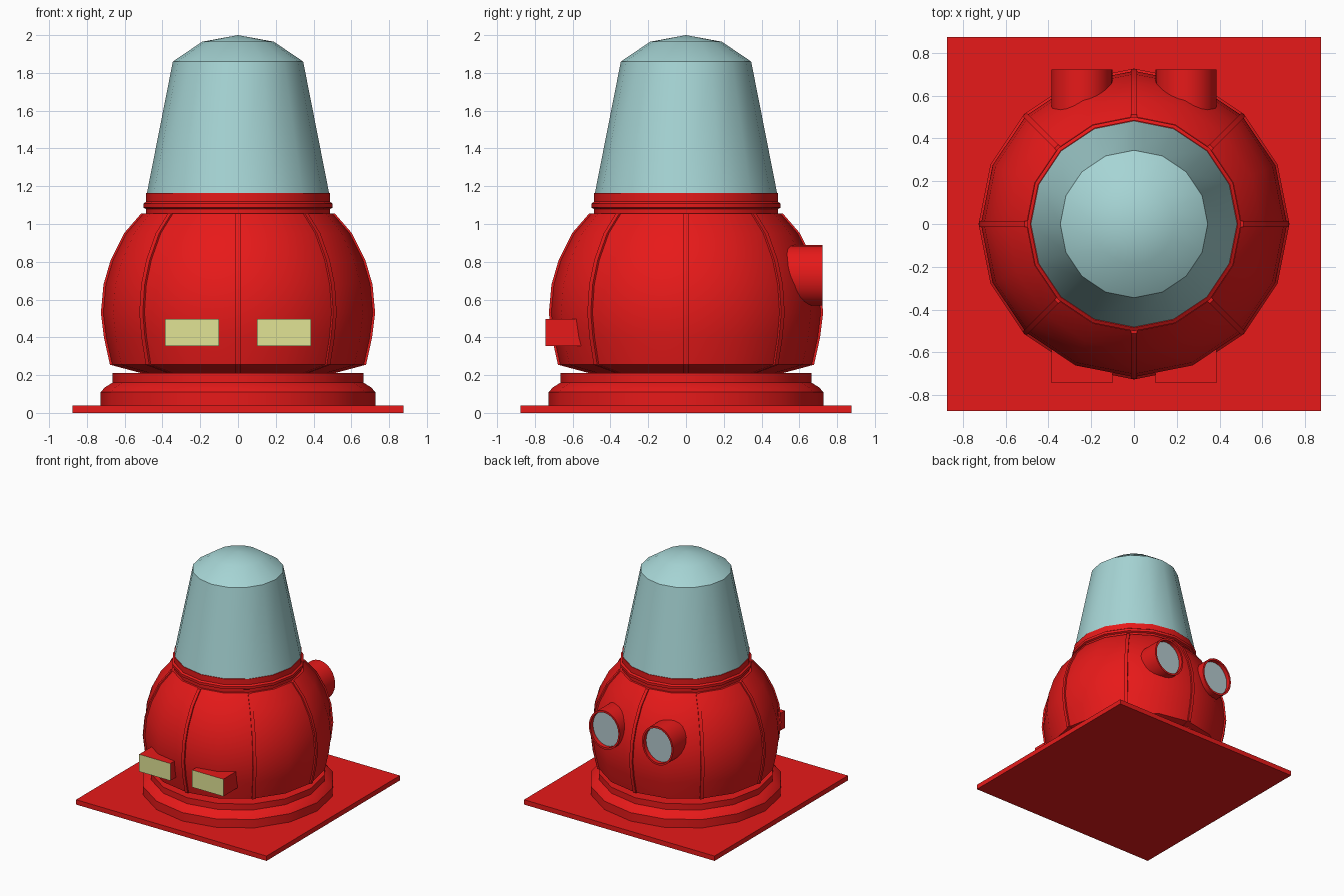
import bpy, bmesh
from math import radians, pi, cos, sin
from mathutils import Matrix, Vector

if "Cube" in bpy.data.objects:
    bpy.data.objects.remove(bpy.data.objects["Cube"])


def material(name, rgb):
    m = bpy.data.materials.new(name)
    m.diffuse_color = (*rgb, 1)
    m.use_nodes = True
    m.node_tree.nodes["Principled BSDF"].inputs["Base Color"].default_value = m.diffuse_color
    return m


RED = material("red_paint", (0.80, 0.01, 0.01))
GLASS = material("pale_glass", (0.38, 0.66, 0.66))
YELLOW = material("lamp_yellow", (0.75, 0.77, 0.30))
PALE = material("pale_disc", (0.45, 0.58, 0.61))


def finish(name, bm, mats, smooth=True):
    bmesh.ops.recalc_face_normals(bm, faces=bm.faces)
    me = bpy.data.meshes.new(name)
    bm.to_mesh(me)
    bm.free()
    ob = bpy.data.objects.new(name, me)
    bpy.context.collection.objects.link(ob)
    for m in mats:
        me.materials.append(m)
    if smooth:
        bpy.ops.object.select_all(action='DESELECT')
        ob.select_set(True)
        bpy.context.view_layer.objects.active = ob
        bpy.ops.object.shade_smooth_by_angle(angle=radians(32))
    return ob


def lathe(name, profile, mat, sides=16):
    """Revolve (radius, z) points around z; radius 0 closes the end."""
    bm = bmesh.new()
    verts = [bm.verts.new((r, 0, z)) for r, z in profile]
    edges = [bm.edges.new(p) for p in zip(verts, verts[1:])]
    bmesh.ops.spin(bm, geom=verts + edges, cent=(0, 0, 0), axis=(0, 0, 1),
                   angle=2 * pi, steps=sides, use_duplicate=False)
    bmesh.ops.remove_doubles(bm, verts=bm.verts, dist=1e-4)
    return finish(name, bm, [mat])


def box(name, lo, hi, mats):
    lo, hi = Vector(lo), Vector(hi)
    bm = bmesh.new()
    bmesh.ops.create_cube(bm, size=1, matrix=Matrix.Translation((lo + hi) / 2)
                          @ Matrix.Diagonal((*(hi - lo), 1)))
    bm.normal_update()
    if len(mats) > 1:  # second material goes on the front face
        for f in bm.faces:
            if f.normal.y < -0.9:
                f.material_index = 1
    return finish(name, bm, mats, smooth=False)


# Square plate and round foot
box("base_plate", (-0.875, -0.875, 0), (0.875, 0.875, 0.04), [RED])
lathe("foot_ring", [(0, 0.03), (0.727, 0.03), (0.727, 0.11), (0.705, 0.135),
                    (0.665, 0.16), (0.665, 0.21), (0, 0.21)], RED)

# Bulging body
curve = [(0.50, 0.21), (0.668, 0.255), (0.70, 0.40), (0.716, 0.53),
         (0.702, 0.68), (0.664, 0.81), (0.594, 0.95), (0.503, 1.055)]
lathe("body", [(0, 0.21)] + curve + [(0, 1.06)], RED)

# Eight raised ribs following the body curve
bm = bmesh.new()
for k in range(8):
    rot = Matrix.Rotation(k * pi / 4, 4, 'Z')
    rows = [[bm.verts.new(rot @ Vector((r + d, w, z)))
             for d, w in ((-0.03, -0.013), (0.01, -0.013),
                          (0.01, 0.013), (-0.03, 0.013))] for r, z in curve]
    for a, b in zip(rows, rows[1:]):
        for i in range(4):
            j = (i + 1) % 4
            bm.faces.new((a[i], a[j], b[j], b[i]))
    bm.faces.new(rows[0])
    bm.faces.new(rows[-1])
finish("body_ribs", bm, [RED])

# Collar with bead, then the glass canopy
lathe("collar", [(0, 1.05), (0.487, 1.05), (0.487, 1.08), (0.501, 1.087),
                 (0.501, 1.108), (0.487, 1.118), (0.487, 1.165), (0, 1.165)], RED)
lathe("canopy", [(0, 1.16), (0.483, 1.16), (0.345, 1.86), (0.19, 1.965), (0, 2.0)], GLASS)

# Front lamps and rear exhaust pipes on both sides
for side, s in (("left", -1), ("right", 1)):
    xs = sorted((0.10 * s, 0.387 * s))
    box(side + "_lamp", (xs[0], -0.745, 0.355), (xs[1], -0.5, 0.498), [RED, YELLOW])

    bm = bmesh.new()
    rings = []
    for k, y in ((1, 0.45), (1, 0.722), (0.9, 0.722), (0.9, 0.688)):
        rings.append([bm.verts.new((0.244 * s + 0.143 * k * cos(i * pi / 12), y,
                                    0.728 + 0.16 * k * sin(i * pi / 12)))
                      for i in range(24)])
    for a, b in zip(rings, rings[1:]):
        for i in range(24):
            j = (i + 1) % 24
            bm.faces.new((a[i], a[j], b[j], b[i]))
    bm.faces.new(rings[0])
    bm.faces.new(rings[-1]).material_index = 1
    finish(side + "_exhaust", bm, [RED, PALE])
